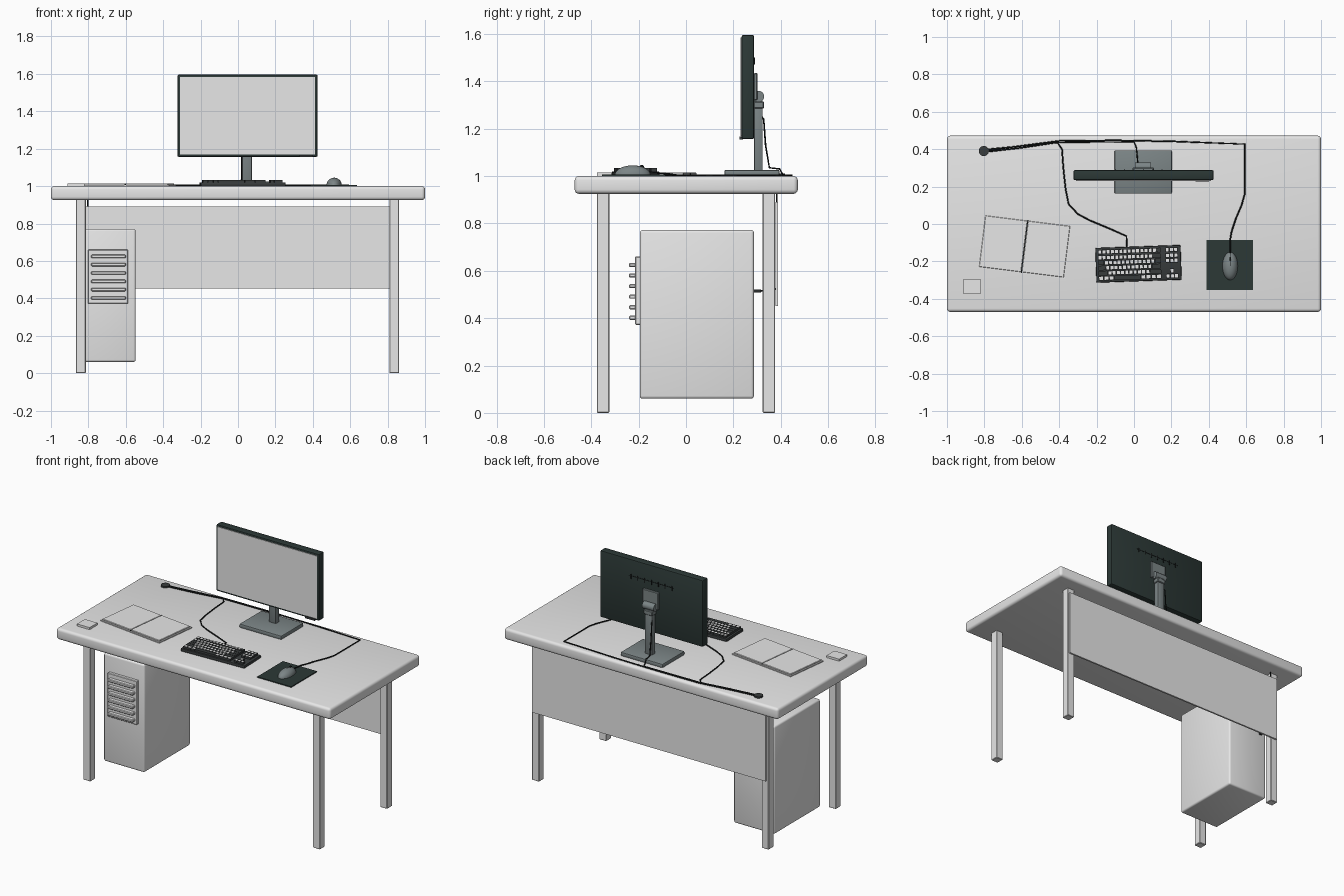
import bpy, bmesh, math
from mathutils import Matrix, Vector

if "Cube" in bpy.data.objects:
    bpy.data.objects.remove(bpy.data.objects["Cube"], do_unlink=True)


def material(name, r, g, b):
    m = bpy.data.materials.new(name)
    m.use_nodes = True
    m.diffuse_color = (r, g, b, 1)
    m.node_tree.nodes["Principled BSDF"].inputs["Base Color"].default_value = (r, g, b, 1)
    return m


LIGHT = material("light grey", 0.8, 0.8, 0.8)
DARK = material("dark green black", 0.025, 0.04, 0.037)
SLATE = material("slate grey", 0.2, 0.235, 0.24)
CHAR = material("charcoal", 0.04, 0.045, 0.046)
BLACK = material("cable black", 0.008, 0.01, 0.01)


def finish(name, bm, mats, matrix=None, smooth=False):
    if matrix:
        bm.transform(matrix)
    mesh = bpy.data.meshes.new(name)
    bm.to_mesh(mesh)
    bm.free()
    for m in mats:
        mesh.materials.append(m)
    ob = bpy.data.objects.new(name, mesh)
    bpy.context.collection.objects.link(ob)
    if smooth:
        bpy.ops.object.select_all(action='DESELECT')
        bpy.context.view_layer.objects.active = ob
        ob.select_set(True)
        bpy.ops.object.shade_smooth_by_angle(angle=math.radians(35))
    return ob


def add_box(bm, x, y, z, index=0):
    """Add a box from (min, max) pairs on each axis."""
    lo, hi = Vector((x[0], y[0], z[0])), Vector((x[1], y[1], z[1]))
    mat = Matrix.Translation((lo + hi) / 2) @ Matrix.Diagonal((*(hi - lo), 1))
    verts = bmesh.ops.create_cube(bm, size=1, matrix=mat)["verts"]
    for f in {f for v in verts for f in v.link_faces}:
        f.material_index = index


def box(name, x, y, z, mat, bevel=0, segments=1, matrix=None):
    bm = bmesh.new()
    add_box(bm, x, y, z)
    if bevel:
        bmesh.ops.bevel(bm, geom=bm.edges[:], offset=bevel, segments=segments,
                        profile=0.5, affect='EDGES')
    return finish(name, bm, [mat], matrix, segments > 1)


def cylinder(name, centre, radius, depth, mat, axis='Z'):
    turn = {'Z': Matrix(), 'X': Matrix.Rotation(math.pi / 2, 4, 'Y'),
            'Y': Matrix.Rotation(math.pi / 2, 4, 'X')}[axis]
    bm = bmesh.new()
    bmesh.ops.create_cone(bm, cap_ends=True, segments=24, radius1=radius,
                          radius2=radius, depth=depth)
    return finish(name, bm, [mat], Matrix.Translation(centre) @ turn, True)


def cable(name, points, radius=0.004):
    cu = bpy.data.curves.new(name, 'CURVE')
    cu.dimensions = '3D'
    cu.bevel_depth, cu.bevel_resolution, cu.use_fill_caps = radius, 1, True
    sp = cu.splines.new('POLY')
    sp.points.add(len(points) - 1)
    for p, co in zip(sp.points, points):
        p.co = (*co, 1)
    cu.materials.append(BLACK)
    ob = bpy.data.objects.new(name, cu)
    bpy.context.collection.objects.link(ob)


def placed(x, y, z, degrees):
    return Matrix.Translation((x, y, z)) @ Matrix.Rotation(math.radians(degrees), 4, 'Z')


# Desk
box("desk_top", (-1, 1), (-.47, .472), (.925, 1), LIGHT, .018, 4)
for side, sx in (("right", -.84), ("left", .835)):
    for end, sy in (("front", -.35), ("back", .35)):
        box(f"{end}_{side}_leg", (sx - .026, sx + .026), (sy - .026, sy + .026),
            (0, .93), LIGHT, .003)
box("back_panel", (-.852, .852), (.377, .388), (.452, .89), LIGHT)

# Computer tower with front grille
box("tower_case", (-.845, -.547), (-.195, .287), (.06, .772), LIGHT, .012, 3)
box("grille_plate", (-.802, -.588), (-.215, -.19), (.372, .66), LIGHT, .003)
for i in range(6):
    z = .402 + i * .0445
    box(f"grille_slat_{i + 1}", (-.785, -.6), (-.24, -.21), (z - .009, z + .009), LIGHT, .004)
box("tower_plug", (-.81, -.79), (.28, .318), (.508, .521), CHAR, .003)

# Monitor
box("monitor_body", (-.324, .426), (.235, .288), (1.156, 1.596), DARK, .008, 2)
box("monitor_screen", (-.311, .413), (.231, .24), (1.17, 1.584), LIGHT)
box("monitor_buttons", (.33, .4), (.226, .24), (1.155, 1.167), CHAR)
box("mount_plate", (-.008, .108), (.286, .302), (1.32, 1.435), SLATE, .004)
bm = bmesh.new()
add_box(bm, (-.115, .215), (.286, .2895), (1.487, 1.491))
for i in range(7):
    x = -.1 + i * .05
    add_box(bm, (x - .003, x + .003), (.286, .291), (1.47, 1.5))
finish("monitor_vents", bm, [BLACK])

# Monitor stand
box("stand_base", (-.104, .202), (.162, .394), (1, 1.026), SLATE, .006, 2)
box("stand_pole", (.022, .074), (.288, .324), (1.02, 1.345), SLATE, .006, 2)
cylinder("stand_pivot", (.048, .306, 1.336), .024, .084, SLATE, 'X')
box("stand_collar", (.016, .08), (.286, .33), (1.285, 1.315), SLATE, .004)

# Keyboard: main block, navigation cluster and arrows
KB = placed(.024, -.213, 1, 2)
box("keyboard_body", (-.228, .228), (-.093, .093), (0, .02), CHAR, .006, 2, KB)
bm = bmesh.new()


def key(x0, x1, row, light=True):
    y = .07 - row * .0275 - (.003 if row else 0)
    add_box(bm, (x0 + .001, x1 - .001), (y - .0122, y + .0122), (.015, .033))
    if light:
        add_box(bm, (x0 + .0035, x1 - .0035), (y - .0085, y + .0085), (.033, .0338), 1)


U = .0225
X0 = -.216
for row, lead in enumerate((1, 1, 1.5, 1.75, 2.25)):
    x = X0 + lead * U
    key(X0, x, row, row < 2)
    count = (13, 12, 12, 11, 10)[row]
    for i in range(count):
        key(x, x + U, row)
        x += U
    key(x, X0 + 15 * U, row, False)
edges = (0, 1.25, 2.5, 3.75, 10, 11.25, 12.5, 13.75, 15)
for a, b in zip(edges, edges[1:]):
    key(X0 + a * U, X0 + b * U, 5, b - a < 2)
for row, cols in ((0, (0, 1, 2)), (1, (0, 1, 2)), (2, (0, 1, 2)), (4, (1,)), (5, (0, 1, 2))):
    for c in cols:
        key(.145 + c * U, .145 + (c + 1) * U, row)
finish("keyboard_keys", bm, [CHAR, LIGHT], KB)

# Mouse and pad
box("mouse_pad", (.388, .636), (-.354, -.086), (1, 1.006), DARK)
bm = bmesh.new()
bmesh.ops.create_uvsphere(bm, u_segments=28, v_segments=16, radius=1)
bm.transform(Matrix.Diagonal((.041, .075, .04, 1)))
for x in (-.002, .002):
    bmesh.ops.bisect_plane(bm, geom=bm.verts[:] + bm.edges[:] + bm.faces[:],
                           plane_co=(x, 0, 0), plane_no=(1, 0, 0))
cut = bmesh.ops.bisect_plane(bm, geom=bm.verts[:] + bm.edges[:] + bm.faces[:],
                             plane_co=(0, 0, 0), plane_no=(0, 0, -1), clear_outer=True)
bmesh.ops.holes_fill(bm, edges=[e for e in bm.edges if e.is_boundary])
for f in bm.faces:
    c = f.calc_center_median()
    f.material_index = 1 if abs(c.x) < .002 and c.y > 0 else 0
finish("mouse_body", bm, [SLATE, BLACK], placed(.514, -.225, 1.005, 0), True)
cylinder("mouse_wheel", (.514, -.187, 1.036), .011, .008, BLACK, 'X')

# Open notebook and sticky note pad
NB = placed(-.585, -.12, 1, -7.1)
box("notebook_cover", (-.236, .236), (-.146, .146), (0, .006), LIGHT, 0, 1, NB)
for name, x0, x1 in (("left_hand_page", -.228, -.002), ("right_hand_page", .002, .228)):
    box(name, (x0, x1), (-.138, .138), (.005, .014), LIGHT, .002, 1, NB)
box("notebook_spine", (-.003, .003), (-.142, .142), (.005, .0115), BLACK, 0, 1, NB)
box("note_pad", (-.912, -.82), (-.375, -.293), (1, 1.014), LIGHT)

# Cable grommet and cables lying on the desk
cylinder("cable_grommet", (-.803, .39, 1.004), .027, .012, CHAR)
Z = 1.004


def desk_path(*xy):
    return [(x, y, Z) for x, y in xy]


cable("keyboard_cable", desk_path(
    (-.8, .385), (-.6, .408), (-.41, .436), (-.385, .4), (-.378, .3), (-.366, .19), (-.35, .107),
    (-.3, .053), (-.238, .02), (-.13, -.025), (-.04, -.065), (-.038, -.125)))
cable("mouse_cable", desk_path(
    (-.8, .392), (-.4, .444), (-.1, .447), (.2, .442), (.592, .427), (.592, .16), (.575, .1),
    (.545, .03), (.522, -.04)) + [(.515, -.08, 1.01), (.514, -.16, 1.016)])
cable("monitor_cable", [
    (.04, .29, 1.29), (.02, .328, 1.24), (.02, .336, 1.13), (.018, .352, 1.035),
    (.014, .395, 1.03), (.012, .41, Z), (.0, .44, Z), (-.4, .436, Z), (-.8, .398, Z)], .0035)
cable("tower_cable", [(-.803, .384, 1), (-.803, .383, .53), (-.802, .37, .516),
                      (-.8, .31, .515)])
